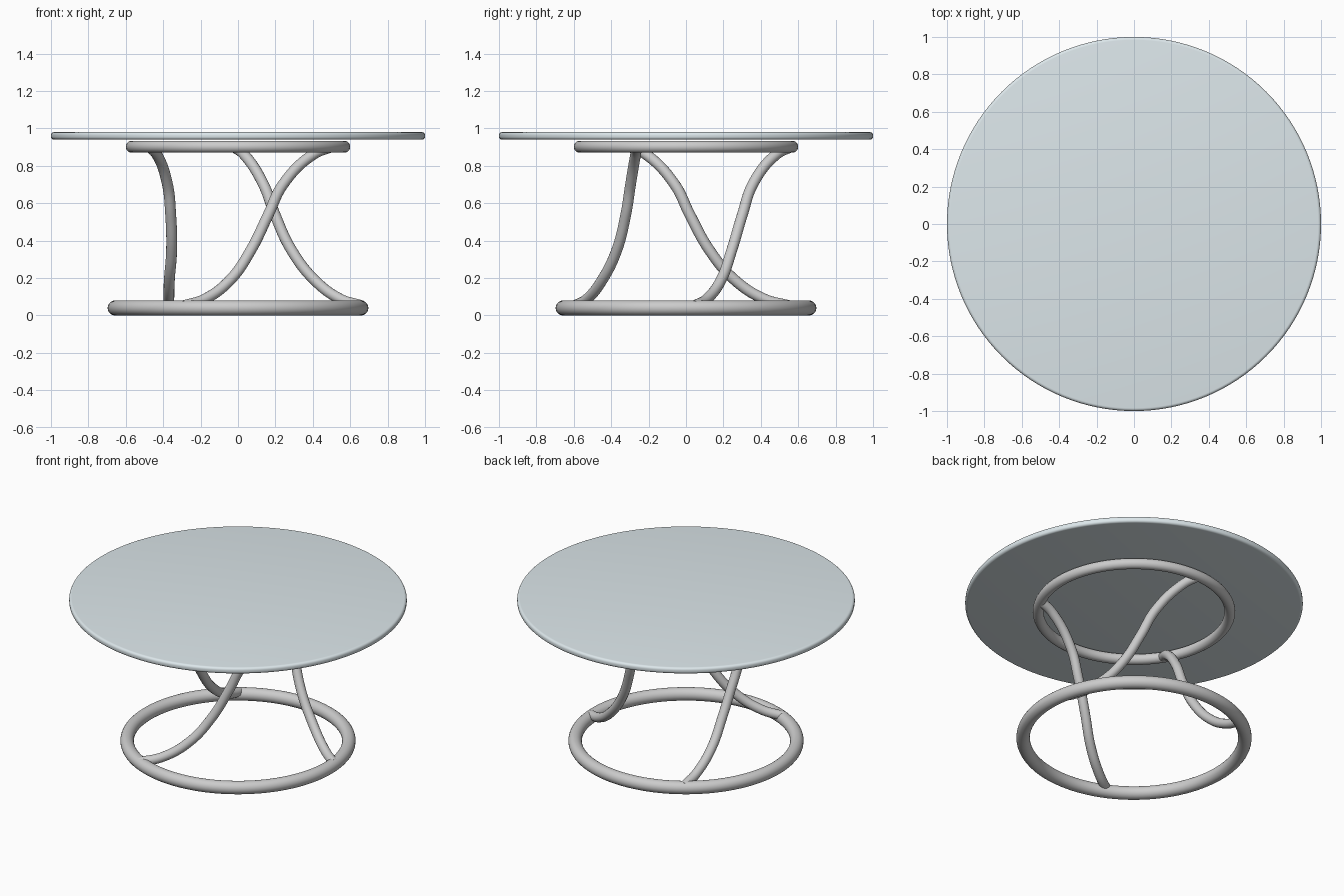
import bpy, math

if "Cube" in bpy.data.objects:
    bpy.data.objects.remove(bpy.data.objects["Cube"])


def smooth(obj):
    bpy.ops.object.select_all(action='DESELECT')
    obj.select_set(True)
    bpy.context.view_layer.objects.active = obj
    bpy.ops.object.shade_smooth_by_angle(angle=math.radians(40))


def ring(name, major, minor, z):
    bpy.ops.mesh.primitive_torus_add(major_radius=major, minor_radius=minor,
                                     major_segments=96, minor_segments=24,
                                     location=(0, 0, z))
    obj = bpy.context.object
    obj.name = name
    smooth(obj)


def leg(name, points, radius, angle):
    curve = bpy.data.curves.new(name, 'CURVE')
    curve.dimensions = '3D'
    curve.bevel_depth = radius
    curve.bevel_resolution = 6
    curve.resolution_u = 10
    curve.use_fill_caps = True
    spline = curve.splines.new('BEZIER')
    spline.bezier_points.add(len(points) - 1)
    for bp, co in zip(spline.bezier_points, points):
        bp.co = co
        bp.handle_left_type = bp.handle_right_type = 'AUTO'
    obj = bpy.data.objects.new(name, curve)
    bpy.context.collection.objects.link(obj)
    obj.rotation_euler.z = angle
    bpy.ops.object.select_all(action='DESELECT')
    obj.select_set(True)
    bpy.context.view_layer.objects.active = obj
    bpy.ops.object.convert(target='MESH')
    smooth(bpy.context.object)


# Round glass top with softened rim
bpy.ops.mesh.primitive_cylinder_add(vertices=128, radius=1.0, depth=0.04,
                                    location=(0, 0, 0.96))
top = bpy.context.object
top.name = "table_top"
bevel = top.modifiers.new("rim", 'BEVEL')
bevel.width = 0.016
bevel.segments = 5
bevel.limit_method = 'ANGLE'
bpy.ops.object.modifier_apply(modifier="rim")
smooth(top)
glass = bpy.data.materials.new("pale_glass")
glass.diffuse_color = (0.72, 0.80, 0.83, 1)
glass.use_nodes = True
glass.node_tree.nodes["Principled BSDF"].inputs["Base Color"].default_value = glass.diffuse_color
top.data.materials.append(glass)

# Support ring under the top and base ring on the floor
ring("upper_ring", 0.568, 0.032, 0.902)
ring("base_ring", 0.657, 0.04, 0.04)

# Three identical S-curved tube legs, swirling from ring to ring
path = [(-0.48, -0.31, 0.905), (-0.435, -0.215, 0.862), (-0.377, -0.06, 0.70),
        (-0.36, 0.02, 0.54), (-0.355, 0.125, 0.35), (-0.367, 0.26, 0.19),
        (-0.37, 0.42, 0.087), (-0.37, 0.55, 0.052)]
for i in range(3):
    leg(f"curved_leg_{i + 1}", path, 0.029, i * 2 * math.pi / 3)
